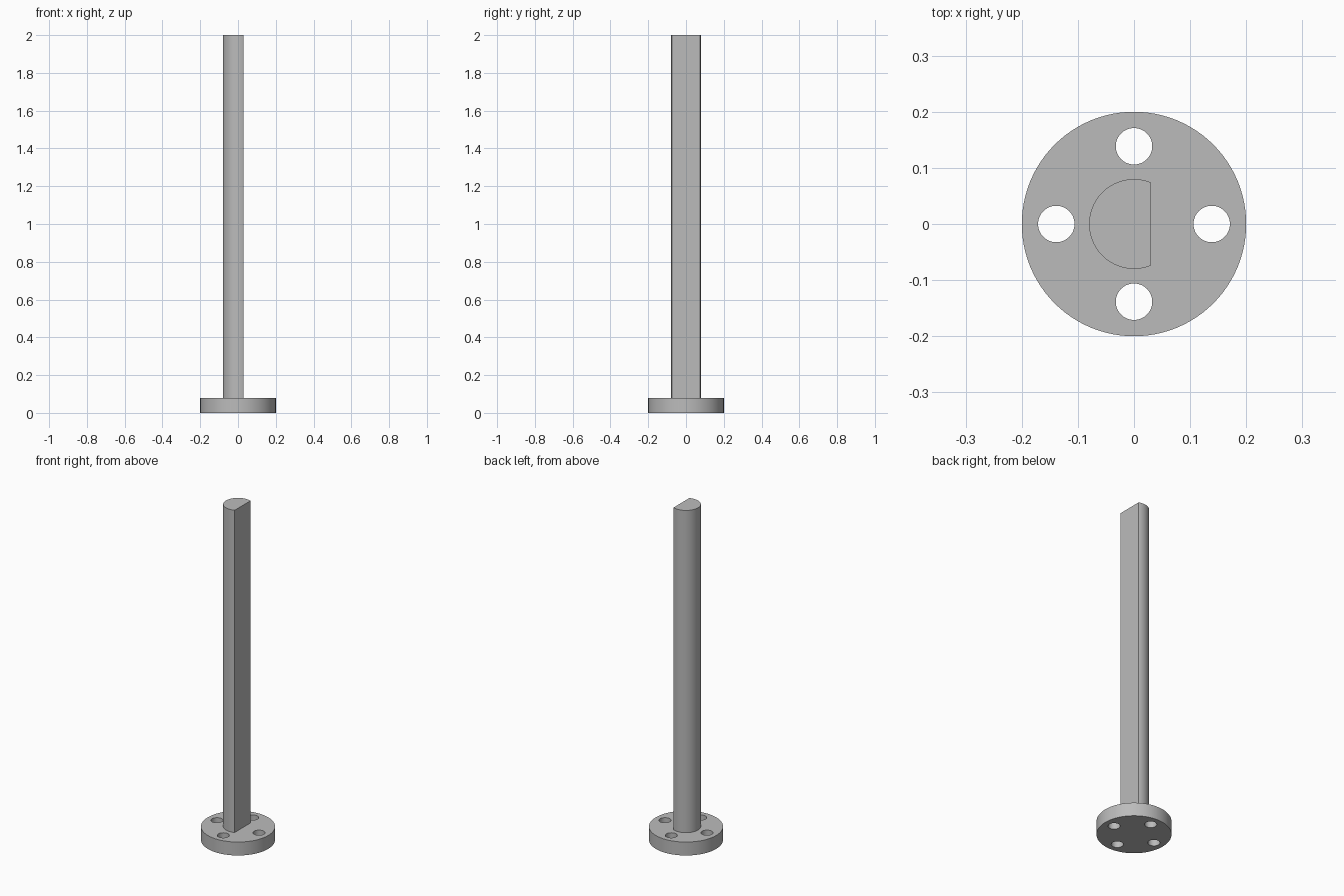
import bpy, bmesh
from math import acos, cos, sin, pi, radians

cube = bpy.data.objects.get("Cube")
if cube:
    bpy.data.objects.remove(cube, do_unlink=True)

FLANGE_R, FLANGE_H = 0.2, 0.08
HOLE_R, HOLE_RING = 0.0325, 0.1385
SHAFT_R, SHAFT_FLAT, TOP = 0.08, 0.03, 2.0

grey = bpy.data.materials.new("plain grey")
grey.use_nodes = True
colour = (0.5, 0.5, 0.5, 1)
grey.diffuse_color = colour
grey.node_tree.nodes["Principled BSDF"].inputs["Base Color"].default_value = colour


def arc(radius, start, end, steps):
    return [(radius * cos(start + (end - start) * i / steps),
             radius * sin(start + (end - start) * i / steps)) for i in range(steps + 1)]


def prism(name, outline, low, high):
    """Extrude a closed outline upwards from low to high."""
    bm = bmesh.new()
    base = bm.faces.new([bm.verts.new((x, y, low)) for x, y in outline])
    top = bmesh.ops.extrude_face_region(bm, geom=[base], use_keep_orig=True)["geom"]
    bmesh.ops.translate(bm, vec=(0, 0, high - low),
                        verts=[v for v in top if isinstance(v, bmesh.types.BMVert)])
    bmesh.ops.recalc_face_normals(bm, faces=bm.faces)
    mesh = bpy.data.meshes.new(name)
    bm.to_mesh(mesh)
    bm.free()
    mesh.materials.append(grey)
    obj = bpy.data.objects.new(name, mesh)
    bpy.context.collection.objects.link(obj)
    return obj


def activate(obj):
    bpy.ops.object.select_all(action="DESELECT")
    obj.select_set(True)
    bpy.context.view_layer.objects.active = obj


# Round base flange with four bolt holes
flange = prism("base_flange", arc(FLANGE_R, 0, 2 * pi, 96)[:-1], 0, FLANGE_H)
activate(flange)
for i in range(4):
    cx, cy = HOLE_RING * cos(i * pi / 2), HOLE_RING * sin(i * pi / 2)
    circle = [(cx + x, cy + y) for x, y in arc(HOLE_R, 0, 2 * pi, 48)[:-1]]
    cutter = prism("hole_cutter", circle, -FLANGE_H, 2 * FLANGE_H)
    cutter.hide_render = True
    cut = flange.modifiers.new("bolt_hole", "BOOLEAN")
    cut.operation, cut.solver, cut.object = "DIFFERENCE", "EXACT", cutter
    bpy.ops.object.modifier_apply(modifier=cut.name)
    bpy.data.objects.remove(cutter, do_unlink=True)

# D-shaped shaft: the arc is closed by a flat on the left side
edge = acos(SHAFT_FLAT / SHAFT_R)
shaft = prism("shaft", arc(SHAFT_R, edge, 2 * pi - edge, 64), FLANGE_H, TOP)

for part in (flange, shaft):
    activate(part)
    bpy.ops.object.shade_smooth_by_angle(angle=radians(30))
